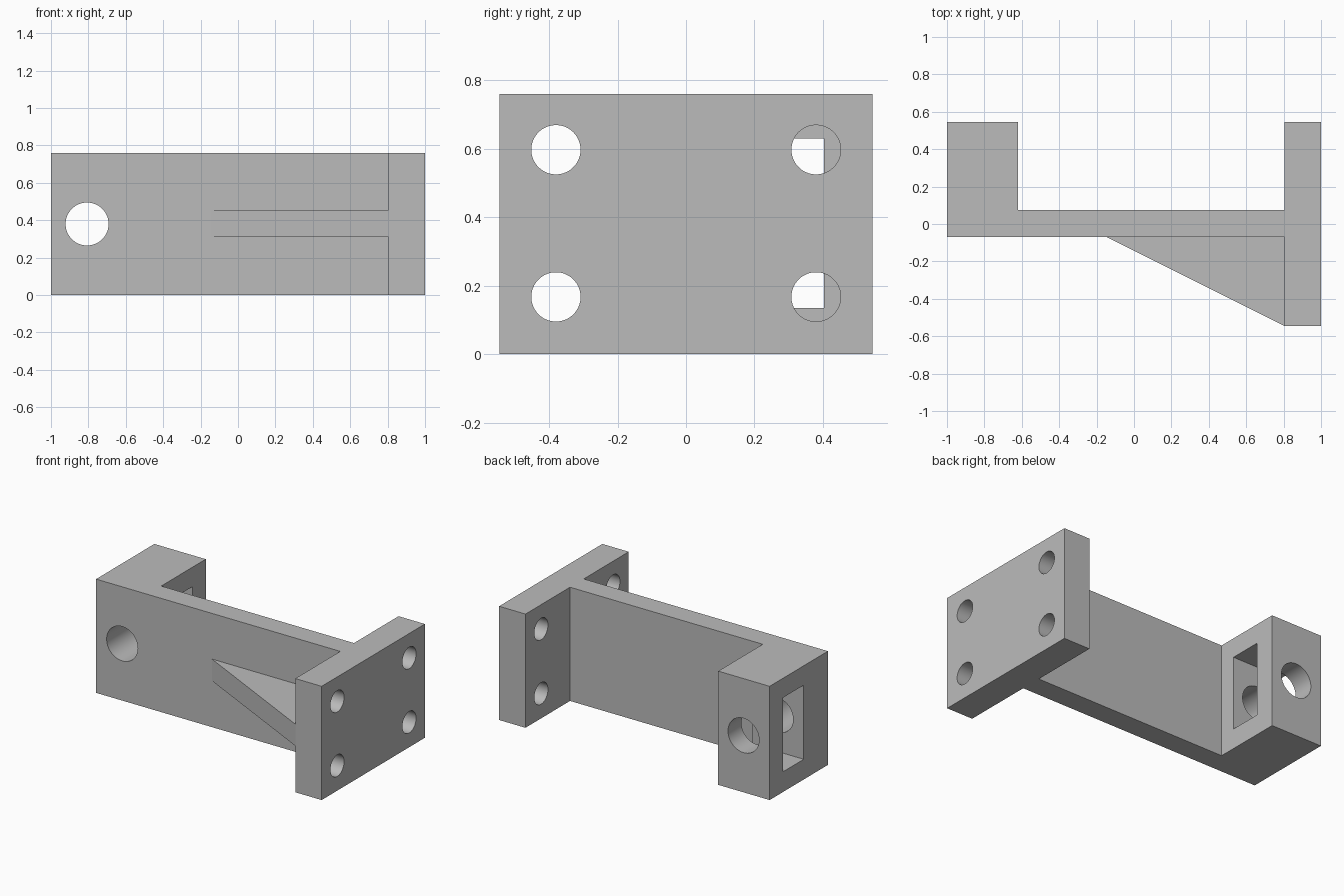
import bpy
import bmesh
from math import pi
from mathutils import Matrix, Vector

cube = bpy.data.objects.get("Cube")
if cube:
    bpy.data.objects.remove(cube, do_unlink=True)

HEIGHT = 0.76
HALF_DEPTH = 0.545
WEB_FRONT, WEB_BACK = -0.07, 0.075
PLATE_X, BLOCK_X = 0.805, -0.62

grey = bpy.data.materials.new("plain grey")
grey.use_nodes = True
grey.diffuse_color = (0.5, 0.5, 0.5, 1)
grey.node_tree.nodes["Principled BSDF"].inputs["Base Color"].default_value = (0.5, 0.5, 0.5, 1)


def make_object(name, bm):
    bmesh.ops.recalc_face_normals(bm, faces=bm.faces)
    mesh = bpy.data.meshes.new(name)
    bm.to_mesh(mesh)
    bm.free()
    mesh.materials.append(grey)
    obj = bpy.data.objects.new(name, mesh)
    bpy.context.collection.objects.link(obj)
    return obj


def extrude_outline(name, points, bottom, top):
    bm = bmesh.new()
    face = bm.faces.new([bm.verts.new((x, y, bottom)) for x, y in points])
    result = bmesh.ops.extrude_face_region(bm, geom=[face], use_keep_orig=True)
    verts = [v for v in result["geom"] if isinstance(v, bmesh.types.BMVert)]
    bmesh.ops.translate(bm, verts=verts, vec=(0, 0, top - bottom))
    return make_object(name, bm)


def drill(name, center, radius, length, axis):
    bm = bmesh.new()
    turn = Matrix.Rotation(pi / 2, 4, "Y" if axis == "X" else "X")
    bmesh.ops.create_cone(bm, cap_ends=True, segments=64, radius1=radius, radius2=radius,
                          depth=length, matrix=Matrix.Translation(Vector(center)) @ turn)
    return make_object(name, bm)


def cut(target, cutter):
    cutter.hide_render = True
    mod = target.modifiers.new("cut", "BOOLEAN")
    mod.operation = "DIFFERENCE"
    mod.solver = "EXACT"
    mod.object = cutter
    bpy.context.view_layer.objects.active = target
    bpy.ops.object.modifier_apply(modifier=mod.name)
    bpy.data.objects.remove(cutter, do_unlink=True)


# Bracket body: end block, thin web and mounting plate in one outline
body = extrude_outline("bracket_body", [
    (-1, WEB_FRONT), (PLATE_X, WEB_FRONT), (PLATE_X, -HALF_DEPTH), (1, -HALF_DEPTH),
    (1, HALF_DEPTH), (PLATE_X, HALF_DEPTH), (PLATE_X, WEB_BACK), (BLOCK_X, WEB_BACK),
    (BLOCK_X, HALF_DEPTH), (-1, HALF_DEPTH)], 0, HEIGHT)

# Four bolt holes through the mounting plate
for y in (-0.38, 0.38):
    for z in (0.167, 0.597):
        cut(body, drill("bolt_hole_cutter", (0.9, y, z), 0.072, 0.4, "X"))

# Rectangular slot across the end block
cut(body, extrude_outline("slot_cutter", [
    (-1.1, 0.185), (-0.5, 0.185), (-0.5, 0.403), (-1.1, 0.403)], 0.135, 0.63))

# Rod hole from front to back of the end block
cut(body, drill("rod_hole_cutter", (-0.807, 0.2, HEIGHT / 2), 0.115, 1.2, "Y"))

# Triangular gusset bracing the plate against the web
gusset = extrude_outline("gusset", [
    (-0.145, WEB_FRONT), (PLATE_X, -HALF_DEPTH), (PLATE_X, WEB_FRONT)], 0.31, 0.455)

# Smooth hole walls, sharp block edges
for obj in (body, gusset):
    bpy.ops.object.select_all(action="DESELECT")
    obj.select_set(True)
    bpy.context.view_layer.objects.active = obj
    bpy.ops.object.shade_smooth_by_angle(angle=pi / 6)
